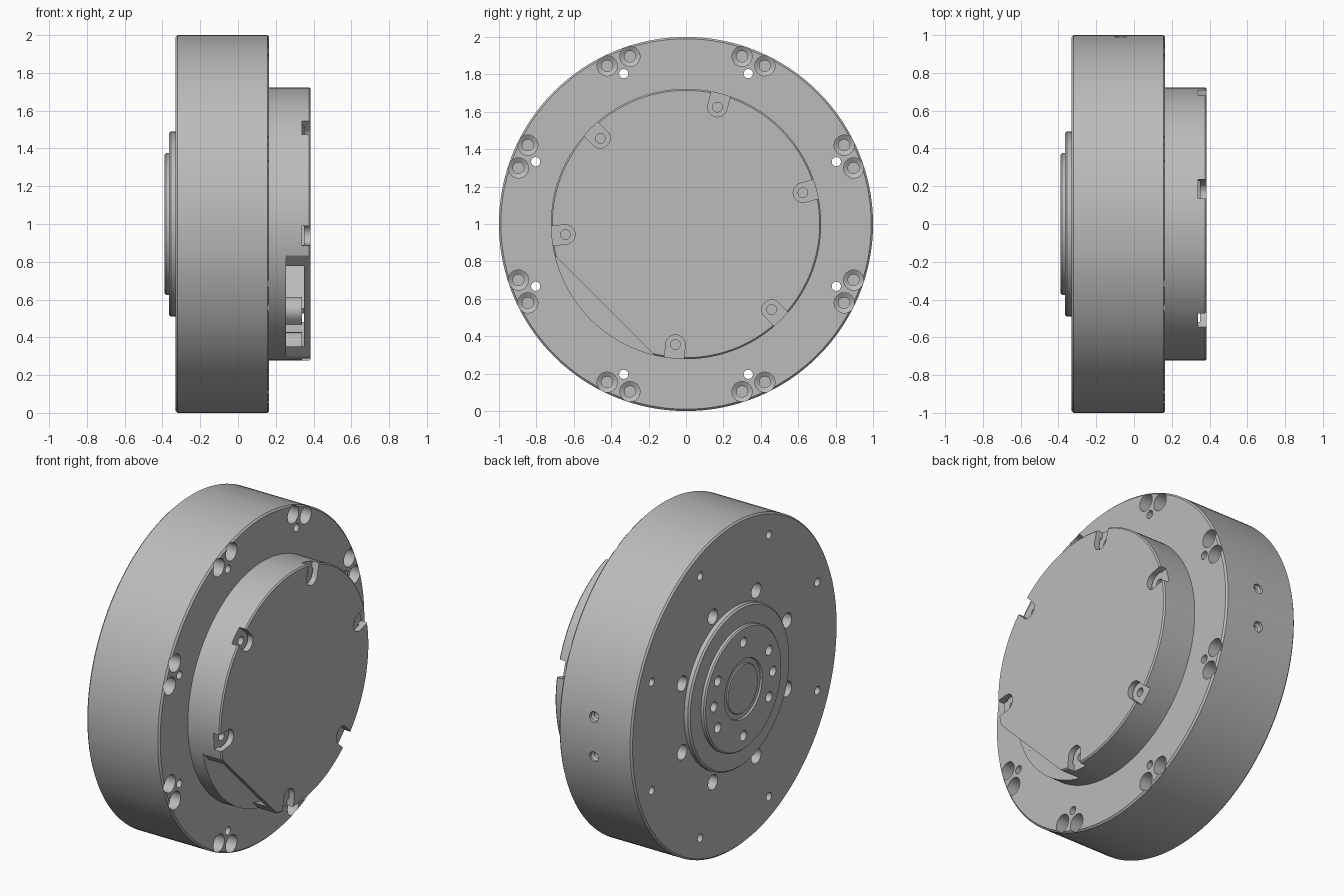
import bpy, bmesh
from math import cos, sin, pi, radians, sqrt
from mathutils import Matrix, Vector

cube = bpy.data.objects.get("Cube")
if cube:
    bpy.data.objects.remove(cube)

grey = bpy.data.materials.new("machined_grey")
grey.use_nodes = True
colour = (0.5, 0.5, 0.5, 1)
grey.diffuse_color = colour
grey.node_tree.nodes["Principled BSDF"].inputs["Base Color"].default_value = colour


def polar(r, degrees, x=0):
    """Point at a radius and angle about the main axis."""
    a = radians(degrees)
    return Vector((x, r * cos(a), 1 + r * sin(a)))


def lathe(bm, profile, place, sides=24):
    """Revolve (x, radius) points about the local x axis, capping both ends."""
    rings = []
    for x, r in profile:
        rings.append([bm.verts.new(place @ Vector((x, r * cos(2 * pi * i / sides), r * sin(2 * pi * i / sides))))
                      for i in range(sides)])
    for a, b in zip(rings, rings[1:]):
        for i in range(sides):
            j = (i + 1) % sides
            bm.faces.new((a[i], a[j], b[j], b[i]))
    bm.faces.new(rings[0])
    bm.faces.new(rings[-1])


def prism(bm, outline, x0, x1, degrees):
    """Extrude a (radial, sideways) outline along x, turned to an angle."""
    turn = Matrix.Translation((0, 0, 1)) @ Matrix.Rotation(radians(degrees), 4, 'X')
    ends = [[bm.verts.new(turn @ Vector((x, u, v))) for u, v in outline] for x in (x0, x1)]
    bm.faces.new(ends[0])
    bm.faces.new(ends[1])
    for i in range(len(outline)):
        j = (i + 1) % len(outline)
        bm.faces.new((ends[0][i], ends[0][j], ends[1][j], ends[1][i]))


def u_shape(centre, half_width, outer):
    """Round-ended slot outline opening outwards."""
    arc = [radians(90 + 180 * i / 12) for i in range(13)]
    return ([(centre + half_width * cos(a), half_width * sin(a)) for a in arc]
            + [(outer, -half_width), (outer, half_width)])


def make(name, bm):
    bmesh.ops.recalc_face_normals(bm, faces=bm.faces[:])
    mesh = bpy.data.meshes.new(name)
    bm.to_mesh(mesh)
    bm.free()
    mesh.materials.append(grey)
    obj = bpy.data.objects.new(name, mesh)
    bpy.context.scene.collection.objects.link(obj)
    return obj


def activate(obj):
    bpy.ops.object.select_all(action='DESELECT')
    obj.select_set(True)
    bpy.context.view_layer.objects.active = obj


def cut(obj, bm):
    cutter = make("cutter", bm)
    cutter.hide_render = True
    mod = obj.modifiers.new("cut", 'BOOLEAN')
    mod.operation, mod.solver, mod.object = 'DIFFERENCE', 'EXACT', cutter
    activate(obj)
    bpy.ops.object.modifier_apply(modifier=mod.name)
    bpy.data.objects.remove(cutter)


AXIS = Matrix.Translation((0, 0, 1))
at = Matrix.Translation
groups = [22.5 + 45 * k for k in range(8)]

# Main housing ring with a seat for the output flange
bm = bmesh.new()
lathe(bm, [(-.2, .488), (-.33, .488), (-.33, .99), (-.32, 1), (.155, 1), (.165, .99)], AXIS, 128)
housing = make("housing", bm)

# Housing holes: counterbored pairs, through holes, flange-side holes, rim holes
bm = bmesh.new()
for a in groups:
    for side in (-4, 4):
        lathe(bm, [(.2, .054), (.09, .054), (.075, .03), (-.05, .03)], at(polar(.945, a + side)))
    lathe(bm, [(-.4, .025), (.2, .025)], at(polar(.87, a)), 16)
    lathe(bm, [(-.4, .046), (-.24, .046), (-.225, .025), (-.15, .025)], at(polar(.55, a)))
for a in (-7, 7):
    place = at((-.07, 0, 1 + sin(radians(a)))) @ Matrix.Rotation(pi / 2, 4, 'Z')
    lathe(bm, [(1.05, .031), (.975, .031), (.965, .02), (.85, .02)], place, 20)
cut(housing, bm)

# Output flange: two steps and a shallow centre groove
bm = bmesh.new()
lathe(bm, [(-.386, .145), (-.38, .15), (-.38, .178), (-.39, .182), (-.39, .367), (-.382, .375),
           (-.365, .375), (-.365, .48), (-.355, .49), (-.21, .49)], AXIS, 96)
flange = make("output_flange", bm)
bm = bmesh.new()
for a in (0, 30, 90, 150, 180, 210, 270, 330):
    lathe(bm, [(-.45, .03), (-.3, .03)], at(polar(.287, a)))
cut(flange, bm)

# Rear cover: hollow shell with screw slots and a flat side opening
bm = bmesh.new()
lathe(bm, [(.16, .7225), (.377, .7225), (.385, .7145)], AXIS, 128)
cover = make("rear_cover", bm)
bm = bmesh.new()
lathe(bm, [(.255, .685), (.35, .685)], AXIS, 96)
cut(cover, bm)
bm = bmesh.new()
prism(bm, [(.615, -.6), (.9, -.6), (.9, .6), (.615, .6)], .2551, .5, 225)
cut(cover, bm)
slots = (15, 75, 135, 185, 265, 315)
bm = bmesh.new()
for a in slots:
    prism(bm, u_shape(.647, .052, .8), .34, .5, a)
cut(cover, bm)

# Screw bosses under the slots
bm = bmesh.new()
for a in slots:
    prism(bm, u_shape(.645, .07, .687), .25, .34, a)
bosses = make("cover_screw_bosses", bm)
bm = bmesh.new()
for a in slots:
    lathe(bm, [(.4, .026), (.27, .026)], at(polar(.647, a)), 20)
cut(bosses, bm)

for obj in (housing, flange, cover, bosses):
    activate(obj)
    bpy.ops.object.shade_smooth_by_angle(angle=radians(30))
